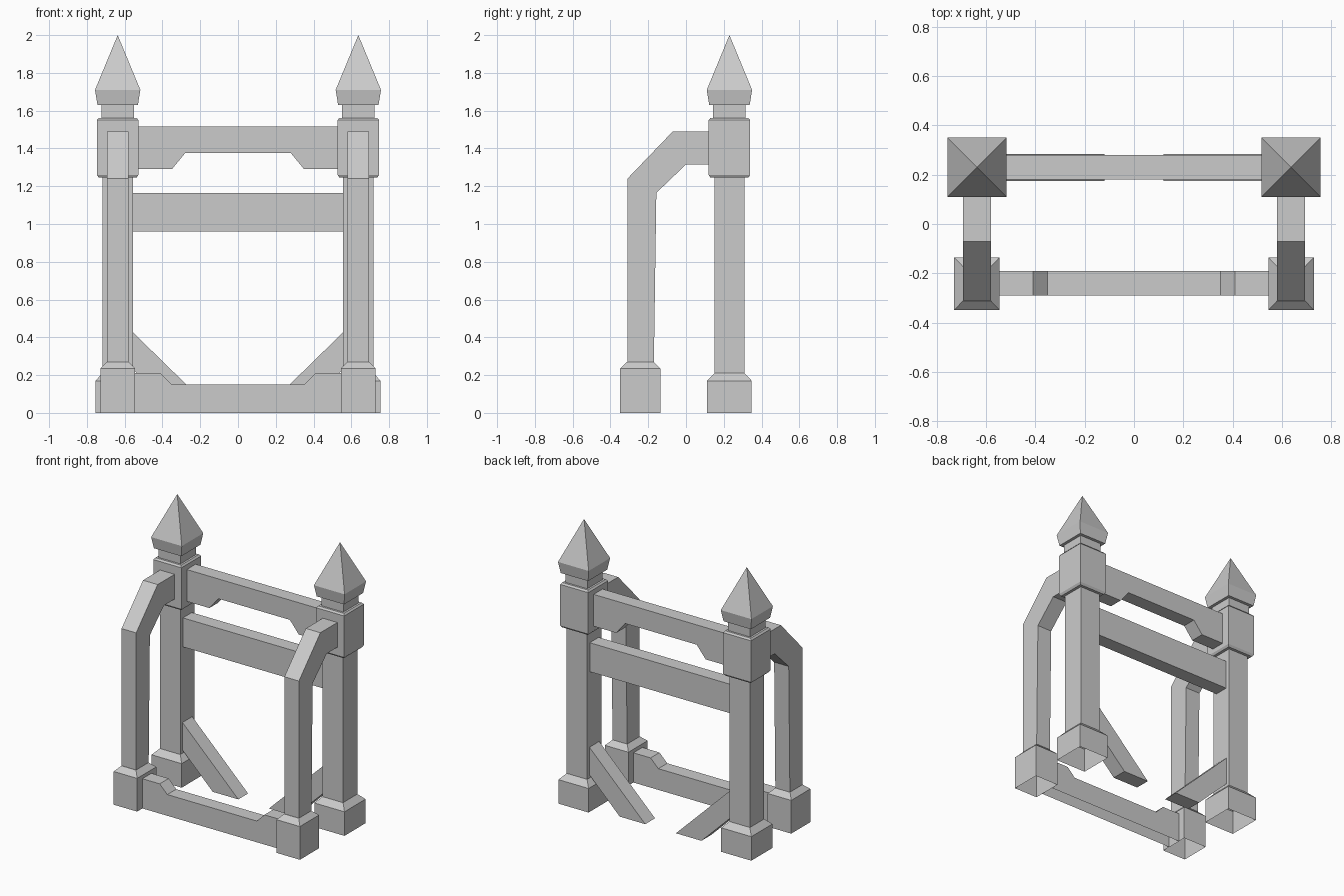
import bpy, bmesh

if "Cube" in bpy.data.objects:
    bpy.data.objects.remove(bpy.data.objects["Cube"])

PX, BACK_Y, FRONT_Y = 0.637, 0.23, -0.242


def finish(bm, name, open_bottom=False):
    bmesh.ops.remove_doubles(bm, verts=bm.verts, dist=1e-5)
    bmesh.ops.recalc_face_normals(bm, faces=bm.faces)
    if open_bottom:
        floor = [f for f in bm.faces if all(abs(v.co.z) < 1e-4 for v in f.verts)]
        bmesh.ops.delete(bm, geom=floor, context='FACES_ONLY')
    me = bpy.data.meshes.new(name)
    bm.to_mesh(me)
    bm.free()
    ob = bpy.data.objects.new(name, me)
    bpy.context.collection.objects.link(ob)
    return ob


def stack(name, x, y, rings):
    """Rectangular rings (z, half x, half y) joined into a stepped post."""
    bm = bmesh.new()
    loops = [[bm.verts.new((x + sx * hx, y + sy * hy, z))
              for sx, sy in ((-1, -1), (1, -1), (1, 1), (-1, 1))] for z, hx, hy in rings]
    for a, b in zip(loops, loops[1:]):
        for i in range(4):
            j = (i + 1) % 4
            bm.faces.new((a[i], a[j], b[j], b[i]))
    bm.faces.new(loops[-1])
    return finish(bm, name)


def prism(name, outline, axis, lo, hi, open_bottom=False):
    """Extrude an outline: (x, z) along y, or (y, z) along x."""
    bm = bmesh.new()
    vs = [bm.verts.new((a, lo, z) if axis == 'y' else (lo, a, z)) for a, z in outline]
    face = bm.faces.new(vs)
    ext = bmesh.ops.extrude_face_region(bm, geom=[face], use_keep_orig=True)
    moved = [g for g in ext['geom'] if isinstance(g, bmesh.types.BMVert)]
    bmesh.ops.translate(bm, verts=moved,
                        vec=(0, hi - lo, 0) if axis == 'y' else (hi - lo, 0, 0))
    return finish(bm, name, open_bottom)


def mirrored(half):
    """Complete an outline from its right-hand half."""
    return half + [(-x, z) for x, z in reversed(half)]


back_rings = [(z, h, h) for z, h in (
    (0, .118), (.17, .118), (.21, .08), (1.245, .08), (1.245, .1), (1.26, .11),
    (1.55, .11), (1.562, .1), (1.562, .086), (1.63, .086), (1.63, .107),
    (1.71, .12), (2.0, .0))]
arm = [(-.31, .27), (-.31, 1.24), (-.07, 1.49), (.125, 1.49), (.125, 1.315),
       (0, 1.315), (-.157, 1.165), (-.17, .27)]

for s, side in ((-1, 'left'), (1, 'right')):
    x = s * PX
    # tall back post with block and pointed finial
    stack(side + '_back_post', x, BACK_Y, back_rings)
    # front foot and bent armrest post
    stack(side + '_front_foot', x, FRONT_Y,
          [(0, .092, .107), (.235, .092, .107), (.27, .057, .07)])
    prism(side + '_arm_post', arm, 'x', x - .057, x + .057)
    # diagonal brace down to the floor
    prism(side + '_brace', [(s * a, z) for a, z in
          ((.12, 0), (.32, 0), (.56, .235), (.56, .43))], 'y', .175, .284)

# back rails
prism('top_rail', mirrored([(.28, 1.375), (.35, 1.29), (.53, 1.29), (.53, 1.515)]),
      'y', .18, .28)
prism('middle_rail', mirrored([(.56, .96), (.56, 1.165)]), 'y', .18, .28)
# front floor rail with raised ends
prism('front_rail', mirrored([(.35, .15), (.41, .21), (.547, .21), (.547, 0)]),
      'y', -.29, -.19, open_bottom=True)
